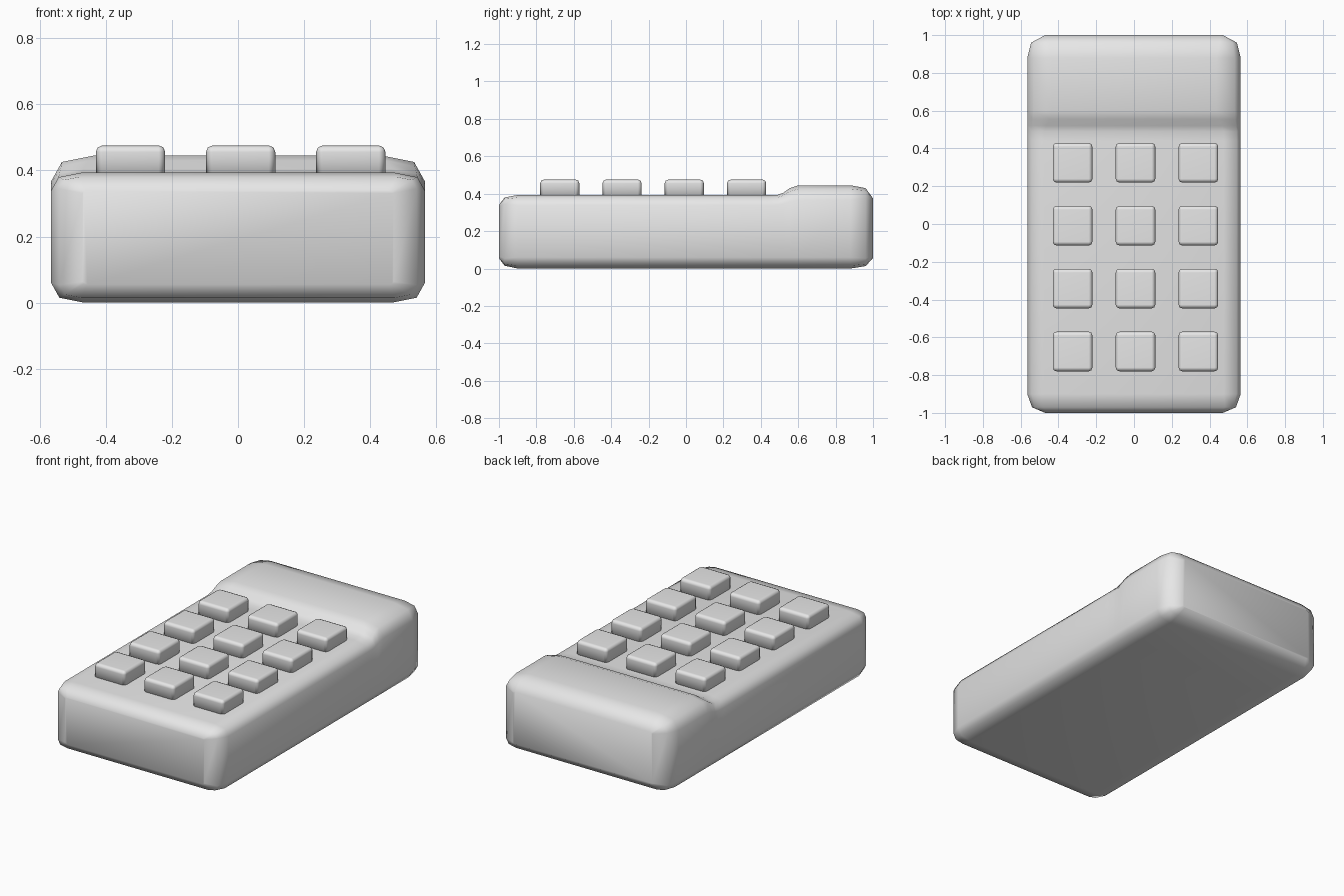
import bpy
import bmesh

if "Cube" in bpy.data.objects:
    bpy.data.objects.remove(bpy.data.objects["Cube"], do_unlink=True)

# Single plain colour
grey = bpy.data.materials.new("light_grey")
grey.use_nodes = True
GREY = (0.8, 0.8, 0.8, 1)
grey.diffuse_color = GREY
grey.node_tree.nodes["Principled BSDF"].inputs["Base Color"].default_value = GREY


def finish(name, bm, location=(0, 0, 0)):
    bmesh.ops.recalc_face_normals(bm, faces=bm.faces)
    mesh = bpy.data.meshes.new(name)
    bm.to_mesh(mesh)
    bm.free()
    mesh.materials.append(grey)
    mesh.shade_smooth()
    obj = bpy.data.objects.new(name, mesh)
    obj.location = location
    bpy.context.collection.objects.link(obj)
    return obj


def section(half_width, bottom, top, top_inset, round_amount):
    """Closed outline in x and z with softly rounded corners."""
    def corner(z, direction, inset):
        dx, dz = inset * round_amount, 0.6 * inset * round_amount
        return [(half_width, z - direction * dz),
                (half_width - 0.25 * dx, z - direction * 0.25 * dz),
                (half_width - dx, z)]
    right = corner(bottom, -1, 0.1)[::-1] + corner(top, 1, top_inset)
    return right + [(-x, z) for x, z in reversed(right)]


# Case: sections lofted from the front end to the raised back block
# y, half width, bottom, top, top corner inset, rounding
stations = [
    (-1.0, 0.47, 0.055, 0.34, 0.1, 0.15),
    (-0.97, 0.54, 0.015, 0.38, 0.09, 0.65),
    (-0.9, 0.565, 0, 0.393, 0.09, 1),
    (0.44, 0.565, 0, 0.393, 0.09, 1),
    (0.49, 0.565, 0, 0.394, 0.09, 1),
    (0.52, 0.565, 0, 0.405, 0.1, 1),
    (0.555, 0.565, 0, 0.43, 0.12, 1),
    (0.6, 0.565, 0, 0.445, 0.13, 1),
    (0.88, 0.565, 0, 0.445, 0.13, 1),
    (0.96, 0.545, 0.013, 0.43, 0.13, 0.7),
    (1.0, 0.47, 0.055, 0.375, 0.1, 0.15),
]
bm = bmesh.new()
rings = []
for y, *shape in stations:
    rings.append([bm.verts.new((x, y, z)) for x, z in section(*shape)])
for a, b in zip(rings, rings[1:]):
    for i in range(len(a)):
        j = (i + 1) % len(a)
        bm.faces.new((a[i], a[j], b[j], b[i]))
bm.faces.new(rings[0])
bm.faces.new(rings[-1])
finish("case", bm)

# Keypad: three columns by four rows of softened square keys
for row in range(4):
    for col in range(3):
        bm = bmesh.new()
        bmesh.ops.create_cube(bm, size=1)
        bmesh.ops.scale(bm, vec=(0.21, 0.21, 0.155), verts=bm.verts)
        edges = [e for e in bm.edges if max(v.co.z for v in e.verts) > 0]
        bmesh.ops.bevel(bm, geom=edges, offset=0.02, segments=2,
                        profile=0.5, affect='EDGES')
        key = finish(f"key_row{row + 1}_column{col + 1}", bm,
                     (-0.325 + 0.333 * col, -0.675 + 0.333 * row, 0.398))
        # Keep broad key faces flat while their edges stay soft
        key.modifiers.new("weighted_normals", 'WEIGHTED_NORMAL')
